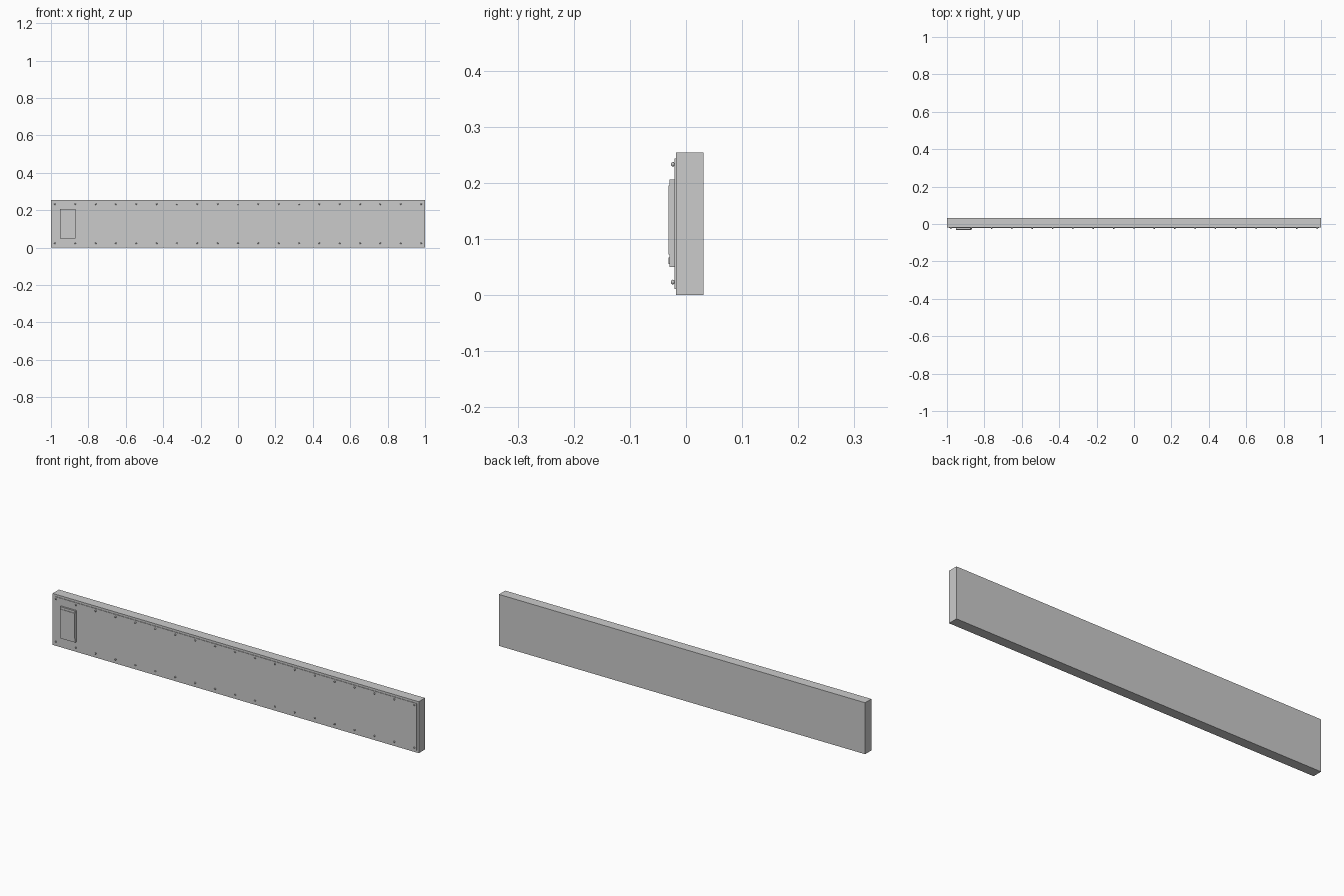
import bpy, bmesh, math
from mathutils import Matrix

if "Cube" in bpy.data.objects:
    bpy.data.objects.remove(bpy.data.objects["Cube"])


def box(name, x, y, z, bevel=0.0):
    """Box from (min, max) ranges on each axis."""
    bm = bmesh.new()
    bmesh.ops.create_cube(bm, size=1)
    size = [r[1] - r[0] for r in (x, y, z)]
    mid = [(r[0] + r[1]) / 2 for r in (x, y, z)]
    bmesh.ops.transform(bm, verts=bm.verts,
                        matrix=Matrix.Translation(mid) @ Matrix.Diagonal((*size, 1)))
    if bevel:
        bmesh.ops.bevel(bm, geom=bm.edges[:], offset=bevel, segments=1, affect='EDGES')
    return finish(name, bm)


def finish(name, bm):
    mesh = bpy.data.meshes.new(name)
    bm.to_mesh(mesh)
    bm.free()
    ob = bpy.data.objects.new(name, mesh)
    bpy.context.collection.objects.link(ob)
    return ob


def screw_mesh():
    """Round screw head on a short washer, pointing to -y."""
    profile = [(0.0, -0.0268), (0.0022, -0.0264), (0.0038, -0.025),
               (0.0042, -0.0235), (0.0038, -0.022), (0.0026, -0.021), (0.0026, -0.0185)]
    bm = bmesh.new()
    verts = [bm.verts.new((r, y, 0)) for r, y in profile]
    edges = [bm.edges.new(p) for p in zip(verts, verts[1:])]
    bmesh.ops.spin(bm, geom=verts + edges, cent=(0, 0, 0), axis=(0, 1, 0),
                   angle=math.tau, steps=12)
    bmesh.ops.remove_doubles(bm, verts=bm.verts, dist=1e-5)
    bmesh.ops.recalc_face_normals(bm, faces=bm.faces)
    for f in bm.faces:
        f.smooth = True
    return bm


# Main board and thin front plate
box("board", (-1, 1), (-0.018, 0.031), (0, 0.254))
box("front_plate", (-0.99, 0.99), (-0.0203, -0.017), (0.011, 0.243))

# Control box with raised cover and small button
box("control_box", (-0.952, -0.869), (-0.029, -0.018), (0.05, 0.206))
box("control_cover", (-0.951, -0.870), (-0.0315, -0.028), (0.072, 0.195))
box("control_button", (-0.911, -0.907), (-0.031, -0.028), (0.055, 0.067))

# Rows of screws along the top and bottom edges
first = finish("screw", screw_mesh())
first.location = (-0.979, 0, 0.023)
for z in (0.023, 0.233):
    for i in range(19):
        if i == 0 and z < 0.1:
            continue
        ob = bpy.data.objects.new("screw", first.data)
        ob.location = (-0.979 + i * 1.958 / 18, 0, z)
        bpy.context.collection.objects.link(ob)
